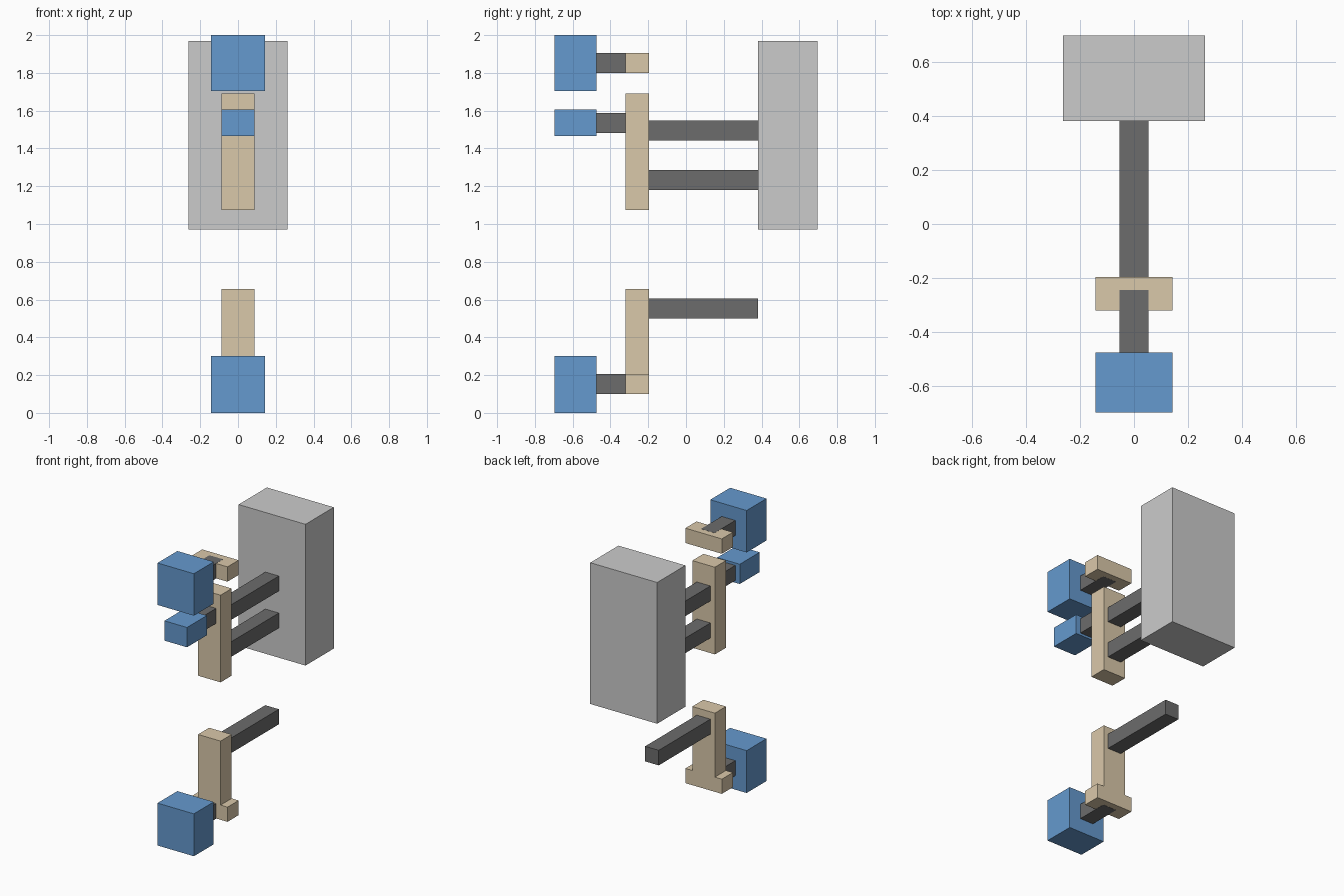
import bpy
import bmesh
from mathutils import Matrix, Vector

if "Cube" in bpy.data.objects:
    bpy.data.objects.remove(bpy.data.objects["Cube"])


def material(name, color):
    mat = bpy.data.materials.new(name)
    mat.diffuse_color = (*color, 1.0)
    mat.use_nodes = True
    mat.node_tree.nodes["Principled BSDF"].inputs["Base Color"].default_value = mat.diffuse_color
    return mat


BLUE = material("blue", (0.13, 0.32, 0.62))
TAN = material("tan", (0.70, 0.58, 0.40))
DARK = material("dark_grey", (0.15, 0.15, 0.15))


def box(name, half_width, y, z, mat=None):
    """Box centred on x = 0, spanning the given y and z ranges."""
    size = Vector((2 * half_width, y[1] - y[0], z[1] - z[0]))
    mesh = bpy.data.meshes.new(name)
    bm = bmesh.new()
    bmesh.ops.create_cube(bm, size=1.0, matrix=Matrix.Diagonal((*size, 1.0)))
    bm.to_mesh(mesh)
    bm.free()
    obj = bpy.data.objects.new(name, mesh)
    obj.location = (0, sum(y) / 2, sum(z) / 2)
    bpy.context.collection.objects.link(obj)
    if mat:
        mesh.materials.append(mat)
    return obj


PAD_Y = (-0.697, -0.475)
BAR_Y = (-0.321, -0.197)
PEG_Y = (-0.475, -0.244)
ARM_Y = (-0.197, 0.381)
ROD = 0.0533   # half thickness of the square rods

# Main block at the back
box("back_block", 0.262, (0.381, 0.697), (0.97, 1.97))

# Front pads
box("upper_pad", 0.1425, PAD_Y, (1.703, 2.0), BLUE)
box("middle_pad", 0.0885, PAD_Y, (1.465, 1.605), BLUE)
box("lower_pad", 0.1425, PAD_Y, (0.0, 0.3), BLUE)

# Tan cross bars and upright posts
box("upper_cross_bar", 0.1425, BAR_Y, (1.8, 1.905), TAN)
box("upper_post", 0.0885, BAR_Y, (1.073, 1.69), TAN)
box("lower_post", 0.0885, BAR_Y, (0.204, 0.657), TAN)
box("lower_cross_bar", 0.1425, BAR_Y, (0.1, 0.204), TAN)

# Short pegs joining the pads to the tan bars
for name, z in (("upper", 1.8525), ("middle", 1.534), ("lower", 0.152)):
    box(name + "_peg", ROD, PEG_Y, (z - ROD, z + ROD), DARK)

# Long arms running to the back
for name, z in (("upper", 1.495), ("middle", 1.233), ("lower", 0.552)):
    box(name + "_arm", ROD, ARM_Y, (z - ROD, z + ROD), DARK)
